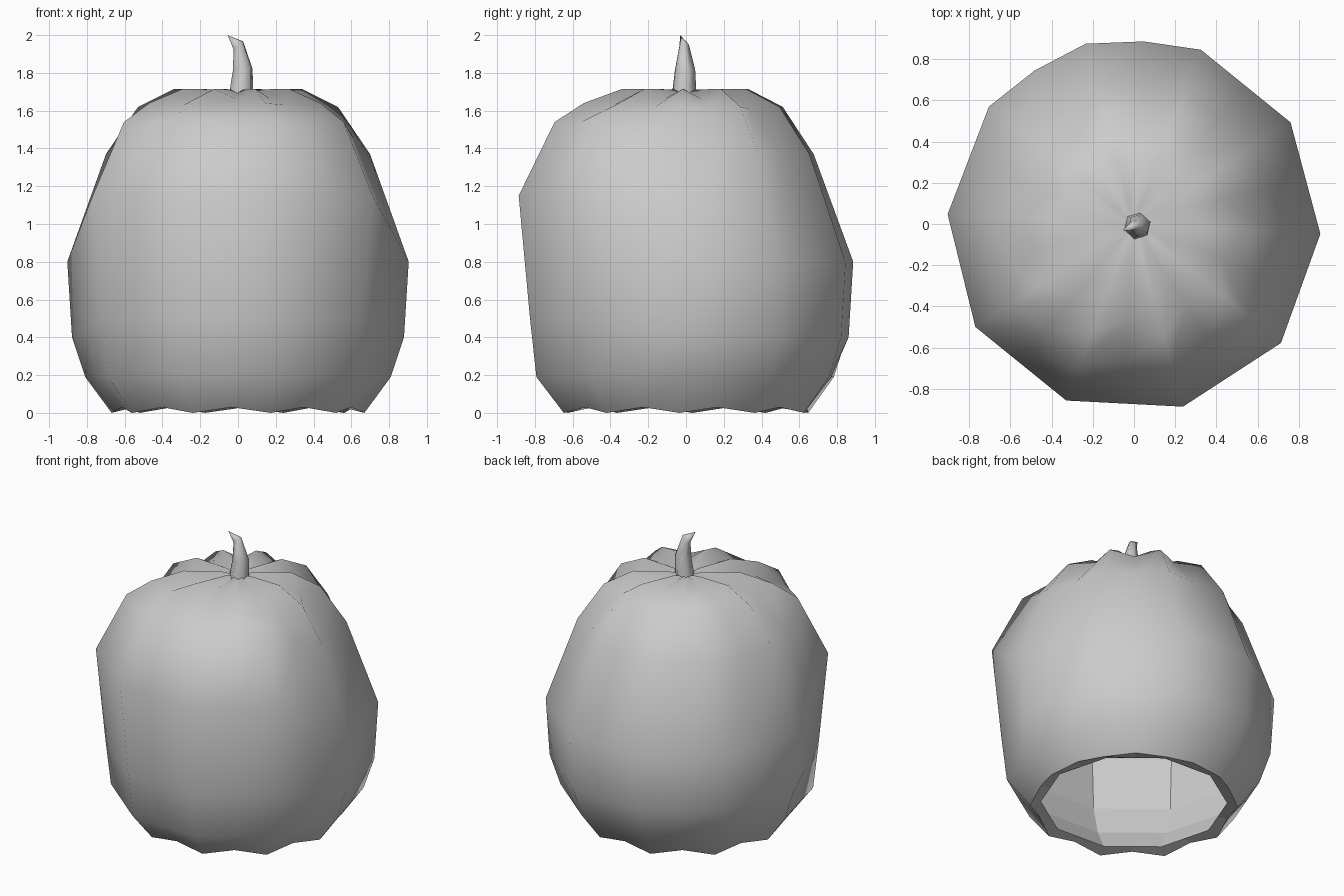
import bpy, bmesh, math
from mathutils import Vector

cube = bpy.data.objects.get("Cube")
if cube:
    bpy.data.objects.remove(cube, do_unlink=True)

mat = bpy.data.materials.new("plain grey")
mat.use_nodes = True
GREY = (0.6, 0.6, 0.6, 1)
mat.diffuse_color = GREY
mat.node_tree.nodes["Principled BSDF"].inputs["Base Color"].default_value = GREY

LOBES = 10
START = math.radians(-3)

# Ridge profiles (radius, height), from the bottom rim to the crown
SIDE = [(.67, 0), (.81, .19), (.88, .4), (.905, .8), (.70, 1.37), (.53, 1.62), (.34, 1.715), (.1, 1.712)]
FRONT = [(.67, 0), (.82, .19), (.855, .5), (.917, 1.15), (.72, 1.54), (.56, 1.64), (.35, 1.715), (.1, 1.712)]
INNER = [(.60, .03), (.72, .2), (.80, .42), (.825, .8), (.63, 1.35), (.46, 1.54), (.25, 1.62)]
# Groove between ridges: radius factor and height shift per row
GROOVE = [(1, .03), (1, 0), (1, 0), (1, 0), (.97, 0), (.86, -.01), (.92, -.05), (.95, -.02)]


def ridge(i, row):
    a = START + math.tau * i / LOBES
    r, z = (FRONT if math.sin(a) < -.5 else SIDE)[row]
    return Vector((r * math.cos(a), r * math.sin(a), z))


def outer_ring(row):
    pts = []
    factor, shift = GROOVE[row]
    for i in range(LOBES):
        p, q = ridge(i, row), ridge(i + 1, row)
        m = (p + q) / 2
        # the rear groove bulges outward around the middle
        f = 1.03 if m.y > .7 and row in (2, 3) else factor
        pts += [p, Vector((m.x * f, m.y * f, m.z + shift))]
    return pts


def inner_ring(r, z):
    pts = []
    for i in range(LOBES * 2):
        a = START + math.pi * i / LOBES
        k = r * (math.cos(math.pi / LOBES) if i % 2 else 1)
        pts.append(Vector((k * math.cos(a), k * math.sin(a), z)))
    return pts


def bridge(bm, a, b, smooth=True):
    n = len(a)
    for i in range(n):
        j = (i + 1) % n
        bm.faces.new((a[i], a[j], b[j], b[i])).smooth = smooth


def fan(bm, ring, tip, smooth=True):
    for i, v in enumerate(ring):
        bm.faces.new((v, ring[(i + 1) % len(ring)], tip)).smooth = smooth


def finish(bm, name):
    bmesh.ops.recalc_face_normals(bm, faces=bm.faces)
    mesh = bpy.data.meshes.new(name)
    bm.to_mesh(mesh)
    bm.free()
    mesh.materials.append(mat)
    obj = bpy.data.objects.new(name, mesh)
    bpy.context.collection.objects.link(obj)
    return obj


# Hollow gourd shell, open at the bottom
bm = bmesh.new()
outer = [[bm.verts.new(p) for p in outer_ring(k)] for k in range(len(SIDE))]
for a, b in zip(outer, outer[1:]):
    bridge(bm, a, b)
fan(bm, outer[-1], bm.verts.new((0, 0, 1.69)))

inner = [[bm.verts.new(p) for p in inner_ring(r, z)] for r, z in INNER]
for a, b in zip(inner, inner[1:]):
    bridge(bm, a, b, smooth=False)
fan(bm, inner[-1], bm.verts.new((0, 0, 1.63)), smooth=False)
bridge(bm, outer[0], inner[0], smooth=False)
for e in bm.edges:
    if any(not f.smooth for f in e.link_faces):
        e.smooth = False
finish(bm, "gourd_shell")

# Bent six-sided stem: centre x, y, z, radius, lean
bm = bmesh.new()
rings = []
for cx, cy, cz, r, lean in [(.015, -.01, 1.67, .068, 0), (.025, -.005, 1.815, .055, .1), (.002, -.01, 1.945, .026, .9)]:
    ring = []
    for i in range(6):
        a = math.tau * i / 6 + .3
        dx = r * math.cos(a)
        ring.append(bm.verts.new((cx + dx, cy + r * math.sin(a), cz + dx * lean)))
    rings.append(ring)
for a, b in zip(rings, rings[1:]):
    bridge(bm, a, b)
fan(bm, rings[-1], bm.verts.new((-.055, -.03, 2)))
bm.faces.new(rings[0])
finish(bm, "stem")
